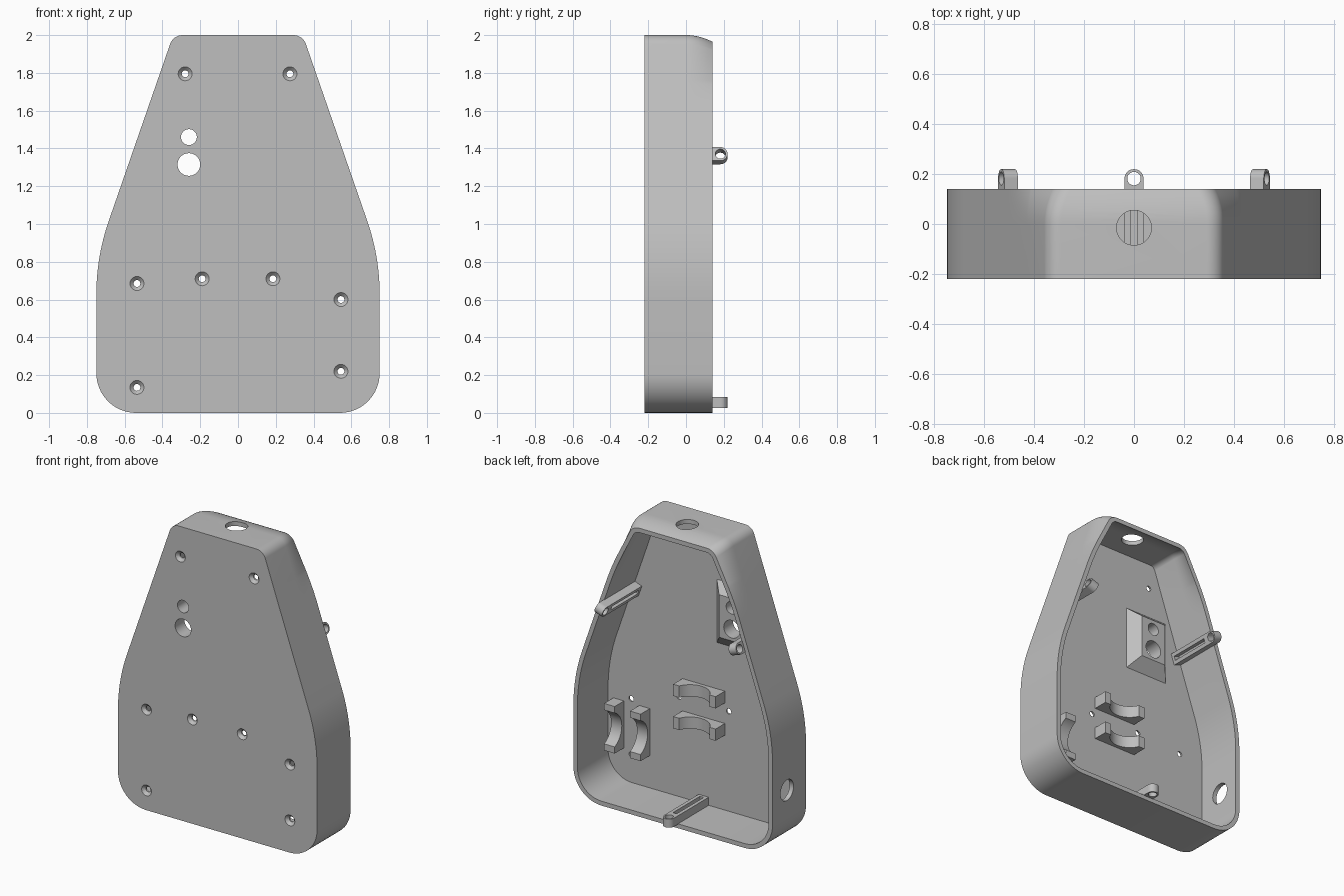
import bpy, bmesh, math
from mathutils import Vector

if "Cube" in bpy.data.objects:
    bpy.data.objects.remove(bpy.data.objects["Cube"])

grey = bpy.data.materials.new("plain grey")
grey.use_nodes = True
colour = (0.52, 0.52, 0.52, 1)
grey.diffuse_color = colour
grey.node_tree.nodes["Principled BSDF"].inputs["Base Color"].default_value = colour

FRONT, FLOOR, RIM = -0.22, -0.19, 0.14
WALL = 0.03
X, Y, Z = Vector((1, 0, 0)), Vector((0, 1, 0)), Vector((0, 0, 1))
ORIGIN = Vector((0, 0, 0))
FACE_ON = (ORIGIN, X, Z, Y)          # sketch on the front plate, depth along y


def make(name, bm):
    bmesh.ops.recalc_face_normals(bm, faces=bm.faces[:])
    mesh = bpy.data.meshes.new(name)
    bm.to_mesh(mesh)
    bm.free()
    mesh.materials.append(grey)
    obj = bpy.data.objects.new(name, mesh)
    bpy.context.collection.objects.link(obj)
    return obj


def loft(name, rings):
    """Skin closed rings of equal length and cap both ends."""
    bm = bmesh.new()
    rows = [[bm.verts.new(p) for p in ring] for ring in rings]
    n = len(rows[0])
    for a, b in zip(rows, rows[1:]):
        for i in range(n):
            j = (i + 1) % n
            bm.faces.new((a[i], a[j], b[j], b[i]))
    bm.faces.new(rows[0])
    bm.faces.new(rows[-1])
    return make(name, bm)


def prism(name, frame, pts, w0, w1, end_pts=None):
    o, u, v, w = frame
    ends = ((pts, w0), (end_pts or pts, w1))
    return loft(name, [[o + u * a + v * b + w * d for a, b in p] for p, d in ends])


def circle(cx, cy, r, n=40):
    return [(cx + r * math.cos(math.tau * i / n), cy + r * math.sin(math.tau * i / n))
            for i in range(n)]


def rect(cx, cy, hx, hy):
    return [(cx - hx, cy - hy), (cx + hx, cy - hy), (cx + hx, cy + hy), (cx - hx, cy + hy)]


def cut(obj, cutters):
    bpy.context.view_layer.objects.active = obj
    for c in cutters:
        c.hide_render = True
        mod = obj.modifiers.new("cut", 'BOOLEAN')
        mod.operation, mod.solver, mod.object = 'DIFFERENCE', 'EXACT', c
        bpy.ops.object.modifier_apply(modifier=mod.name)
        bpy.data.objects.remove(c)


def smooth(obj):
    bpy.ops.object.select_all(action='DESELECT')
    obj.select_set(True)
    bpy.context.view_layer.objects.active = obj
    bpy.ops.object.shade_smooth_by_angle(angle=math.radians(30))


# Body outline: corner positions with tangent lengths, rounded by circular arcs
SLOPE = 0.347


def side_x(z):
    return 0.75 - SLOPE * (z - 0.827)


def outline(y, inset):
    t = max(0, y / RIM) ** 2
    half = [(0.75, 0, 0.21), (0.75, 0.827, 0.2), (side_x(1.65), 1.65, 0.12),
            (side_x(2) - 0.04 * t, 2 - 0.035 * t, 0.05)]
    corners = half + [(-x, z, r) for x, z, r in reversed(half)]
    pts = [Vector((x, z)) for x, z, r in corners]
    n = len(pts)
    dirs = [(pts[(i + 1) % n] - pts[i]).normalized() for i in range(n)]
    ring = []
    for i, p in enumerate(pts):
        d0, d1 = dirs[i - 1], dirs[i]
        n0, n1 = Vector((-d0.y, d0.x)), Vector((-d1.y, d1.x))
        c = p + (n0 + n1) * (inset / (1 + n0.dot(n1)))
        half_turn = d0.angle(d1) / 2
        r = corners[i][2] - inset * math.tan(half_turn)
        a, b, w = c - d0 * r, c + d1 * r, math.cos(half_turn)
        for k in range(13):
            s = k / 12
            wa, wc, wb = (1 - s) ** 2, 2 * s * (1 - s) * w, s * s
            q = (a * wa + c * wc + b * wb) / (wa + wc + wb)
            ring.append((q.x, y, q.y))
    return ring


# Open-backed body shell, its upper end softening toward the rim
steps = [RIM * k / 6 for k in range(7)]
rings = [outline(y, 0) for y in [FRONT] + steps]
rings += [outline(y, WALL) for y in steps[::-1] + [FLOOR]]
body = loft("body_shell", rings)

# Raised pad behind the two large holes
pad = prism("raised_pad", FACE_ON, rect(-0.26, 1.37, 0.165, 0.22), FLOOR - 0.005, -0.12,
            rect(-0.26, 1.38, 0.095, 0.145))


def pad_holes():
    return [prism("cutter", FACE_ON, circle(-0.26, z, r), -0.3, 0)
            for z, r in ((1.46, 0.042), (1.315, 0.06))]


cut(pad, pad_holes())

# Countersunk screw holes, top opening and side opening
cutters = pad_holes()
screws = [(-0.28, 1.795), (0.275, 1.795), (-0.535, 0.685), (-0.19, 0.71),
          (0.185, 0.71), (0.545, 0.6), (0.545, 0.22), (-0.535, 0.135)]
for x, z in screws:
    cutters.append(prism("cutter", FACE_ON, circle(x, z, 0.018, 24), -0.3, -0.1))
    cutters.append(prism("cutter", FACE_ON, circle(x, z, 0.038, 24), FRONT - 0.001, -0.2,
                         circle(x, z, 0.0175, 24)))
cutters.append(prism("cutter", (ORIGIN, X, Y, Z), circle(0, -0.015, 0.07), 1.9, 2.1))
cutters.append(prism("cutter", (ORIGIN, Y, Z, X), circle(-0.016, 0.39, 0.07), -0.85, -0.65))
cut(body, cutters)
smooth(body)
smooth(pad)


# Slotted rails on the walls, each ending in a pierced round tab
def rail(name, origin, u, w):
    frame = (origin, u, Y, w)
    r, tip = 0.038, 0.182
    pts = [(-r, FLOOR - 0.005), (r, FLOOR - 0.005)]
    pts += [(r * math.cos(math.pi * k / 16), tip + r * math.sin(math.pi * k / 16))
            for k in range(17)]
    obj = prism(name, frame, pts, 0.027, 0.085)
    cut(obj, [prism("cutter", frame, circle(0, tip, 0.027, 28), 0, 0.1),
              prism("cutter", frame, rect(0, -0.025, 0.014, 0.145), 0.045, 0.1)])
    smooth(obj)


rail("bottom_rail", ORIGIN, X, Z)
tilt = math.atan(SLOPE)
for side, name in ((1, "left_rail"), (-1, "right_rail")):
    rail(name, Vector((side * side_x(1.38), 0, 1.38)),
         Vector((-side * math.sin(tilt), 0, math.cos(tilt))),
         Vector((-side * math.cos(tilt), 0, -math.sin(tilt))))


# Cradles with a hollow for a round part, in two pairs
def cradle(name, origin, u, w):
    top, half, hollow, radius = -0.09, 0.16, 0.115, 0.125
    cy = top + math.sqrt(radius ** 2 - hollow ** 2)
    span = math.asin(hollow / radius)
    pts = [(-half, top), (-half, FLOOR - 0.005), (half, FLOOR - 0.005), (half, top)]
    for k in range(21):
        a = span * (1 - k / 10)
        pts.append((radius * math.sin(a), cy - radius * math.cos(a)))
    smooth(prism(name, (origin, u, Y, w), pts, -0.04, 0.04))


for z, name in ((0.80, "upper_cradle"), (0.58, "lower_cradle")):
    cradle(name, Vector((0, 0, z)), X, Z)
for x, name in ((0.64, "outer_cradle"), (0.445, "inner_cradle")):
    cradle(name, Vector((x, 0, 0.41)), Z, X)
